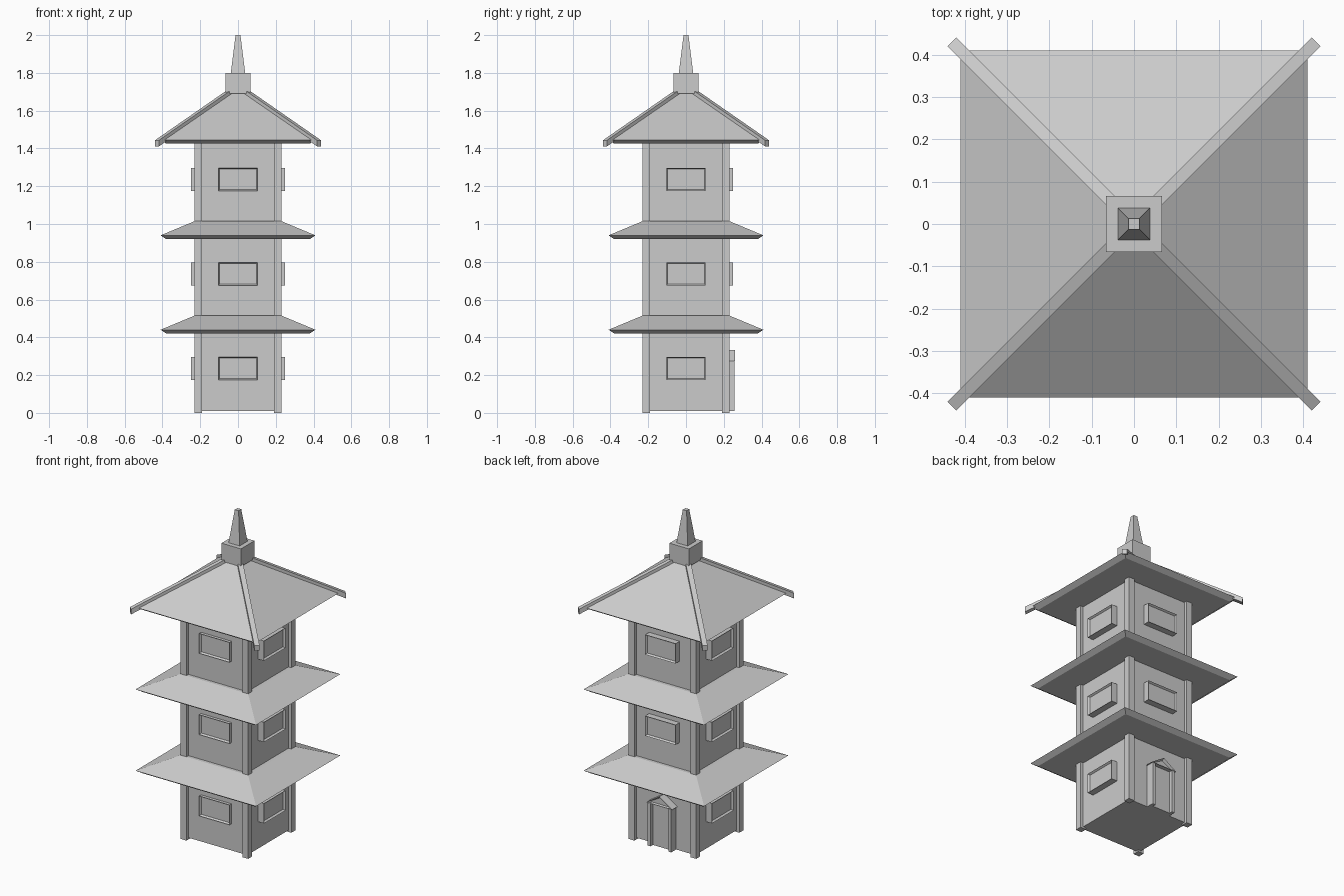
import bpy, bmesh, math
from mathutils import Matrix, Vector

if "Cube" in bpy.data.objects:
    bpy.data.objects.remove(bpy.data.objects["Cube"], do_unlink=True)

GREY = (0.6, 0.6, 0.6, 1)
stone = bpy.data.materials.new("pale_grey")
stone.use_nodes = True
stone.diffuse_color = GREY
stone.node_tree.nodes["Principled BSDF"].inputs["Base Color"].default_value = GREY


def finish(name, bm, turn=0):
    """Turn the mesh about the tower axis and make it an object."""
    bmesh.ops.recalc_face_normals(bm, faces=bm.faces)
    bm.transform(Matrix.Rotation(math.radians(turn), 4, 'Z'))
    mesh = bpy.data.meshes.new(name)
    bm.to_mesh(mesh)
    bm.free()
    mesh.materials.append(stone)
    obj = bpy.data.objects.new(name, mesh)
    bpy.context.collection.objects.link(obj)
    return obj


def square_stack(name, rings):
    """Square rings (half width, height) joined from bottom to top."""
    bm = bmesh.new()
    loops = [[bm.verts.new((sx * h, sy * h, z))
              for sx, sy in ((-1, -1), (1, -1), (1, 1), (-1, 1))] for h, z in rings]
    for a, b in zip(loops, loops[1:]):
        for i in range(4):
            j = (i + 1) % 4
            bm.faces.new((a[i], a[j], b[j], b[i]))
    bm.faces.new(loops[0])
    bm.faces.new(loops[-1])
    return finish(name, bm)


def prism(name, outline, front, back, turn=0, inset=0, recess=0):
    """Outline in x and z, extruded along y; the front face may be recessed."""
    bm = bmesh.new()
    a = [bm.verts.new((x, front, z)) for x, z in outline]
    b = [bm.verts.new((x, back, z)) for x, z in outline]
    face = bm.faces.new(a)
    bm.faces.new(b[::-1])
    for i in range(len(a)):
        j = (i + 1) % len(a)
        bm.faces.new((a[i], b[i], b[j], a[j]))
    if inset:
        bmesh.ops.recalc_face_normals(bm, faces=bm.faces)
        bmesh.ops.inset_region(bm, faces=[face], thickness=inset)
        bmesh.ops.translate(bm, verts=face.verts, vec=Vector((0, recess, 0)))
    return finish(name, bm, turn)


def rect(x0, x1, z0, z1):
    return [(x0, z0), (x1, z0), (x1, z1), (x0, z1)]


# Tower body and corner posts
square_stack("tower_body", [(0.21, 0.01), (0.21, 1.44)])
for side_x, label_x in ((-1, "right"), (1, "left")):
    for side_y, label_y in ((-1, "front"), (1, "back")):
        x, y = side_x * 0.21, side_y * 0.21
        prism(f"{label_y}_{label_x}_post", rect(x - 0.02, x + 0.02, 0, 1.44),
              y - 0.02, y + 0.02)

# Skirt roofs between the storeys
for name, base in (("lower_roof", 0.42), ("middle_roof", 0.92)):
    square_stack(name, [(0.38, base), (0.41, base + 0.02), (0.23, base + 0.095)])

# Main roof, cap and spire
square_stack("main_roof", [(0.38, 1.425), (0.41, 1.445), (0.04, 1.70)])
square_stack("roof_cap", [(0.066, 1.69), (0.066, 1.80)])
square_stack("spire", [(0.038, 1.80), (0.013, 2.0)])

# Hip beams running down the corners of the main roof
hip_path = [(0.045, 1.71), (0.405, 1.46), (0.43, 1.442)]
diagonal = math.sqrt(2)
hip = [(r * diagonal, z) for r, z in hip_path]
hip += [(r * diagonal, z - 0.032) for r, z in reversed(hip_path)]
for corner in range(4):
    prism(f"hip_beam_{corner + 1}", hip, -0.015, 0.015, 45 + 90 * corner)

# Windows on every wall, leaving the ground floor back for the door
for storey in range(3):
    sill = 0.175 + 0.5 * storey
    for wall, turn in (("front", 0), ("left", 90), ("back", 180), ("right", 270)):
        if wall == "back" and storey == 0:
            continue
        depth = 0.23 if wall == "front" else 0.25
        prism(f"{wall}_window_{storey + 1}", rect(-0.104, 0.104, sill, sill + 0.122),
              -depth, -0.2, turn, inset=0.01, recess=0.012)

# Back door with jambs and a small gable
prism("door_panel", rect(-0.07, 0.07, 0.01, 0.285), -0.235, -0.2, 180)
for side, label in ((-1, "left"), (1, "right")):
    x = side * 0.07
    prism(f"door_{label}_jamb", rect(x - 0.01, x + 0.01, 0.01, 0.28), -0.258, -0.2, 180)
prism("door_gable", [(-0.088, 0.275), (0.088, 0.275), (0, 0.332)],
      -0.26, -0.2, 180, inset=0.012, recess=0.015)
